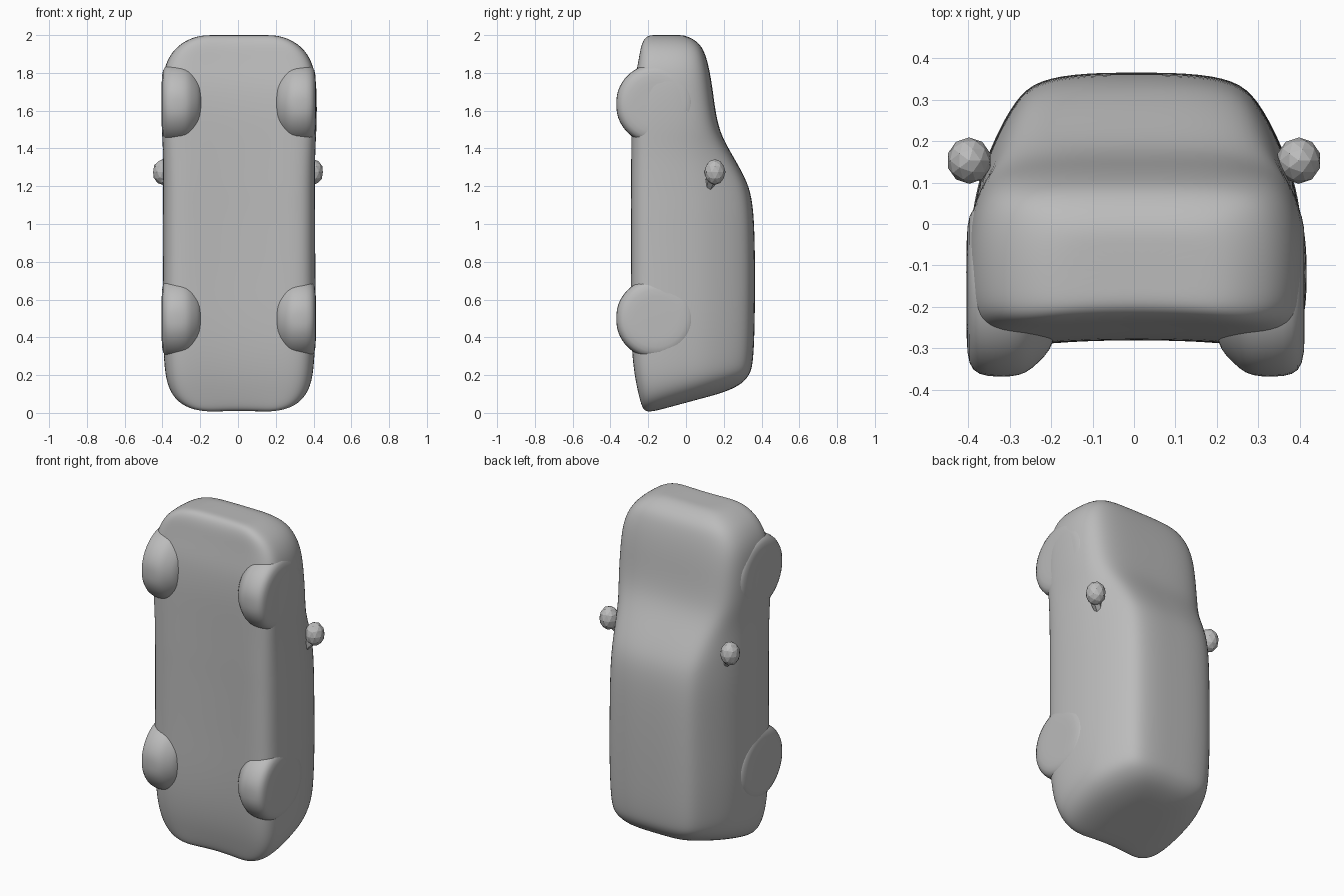
import bpy, bmesh, math
from mathutils import Matrix, Vector

if "Cube" in bpy.data.objects:
    bpy.data.objects.remove(bpy.data.objects["Cube"])

grey = bpy.data.materials.new("plain grey")
grey.diffuse_color = (0.5, 0.5, 0.5, 1)
grey.use_nodes = True
grey.node_tree.nodes["Principled BSDF"].inputs["Base Color"].default_value = grey.diffuse_color


def finish(bm, name, levels=0, smooth=True):
    bmesh.ops.recalc_face_normals(bm, faces=bm.faces)
    mesh = bpy.data.meshes.new(name)
    bm.to_mesh(mesh)
    bm.free()
    mesh.materials.append(grey)
    for p in mesh.polygons:
        p.use_smooth = smooth
    ob = bpy.data.objects.new(name, mesh)
    bpy.context.collection.objects.link(ob)
    if levels:
        mod = ob.modifiers.new("soften", 'SUBSURF')
        mod.levels = mod.render_levels = levels
    return ob


def loft(bm, rings):
    loops = [[bm.verts.new(p) for p in ring] for ring in rings]
    for a, b in zip(loops, loops[1:]):
        for i in range(len(a)):
            j = (i + 1) % len(a)
            bm.faces.new((a[i], a[j], b[j], b[i]))
    bm.faces.new(loops[0])
    bm.faces.new(loops[-1])


# Half sections from floor centre to roof centre: (share of width, share of height)
CABIN = [(0, .01), (.4, 0), (.75, -.02), (.91, .02), (.985, .11), (1, .28), (.98, .45),
         (.94, .6), (.84, .76), (.72, .9), (.59, .975), (.3, 1), (0, 1)]
HOOD = [(0, .01), (.4, 0), (.75, -.02), (.91, .02), (.985, .11), (1, .28), (1, .48),
        (.98, .66), (.93, .82), (.82, .94), (.6, .99), (.3, 1), (0, 1)]

# Stations along the car, tail to nose:
# z, tilt, floor y, roof y, half width, hood share
STATIONS = [
    (0.0, .27, -.18, .20, .17, 0), (.015, .27, -.215, .285, .27, 0),
    (.05, .26, -.23, .325, .335, 0), (.11, .20, -.245, .342, .375, 0),
    (.20, .10, -.265, .352, .395, 0), (.33, .03, -.28, .36, .403, 0),
    (.50, 0, -.285, .364, .408, 0), (.70, 0, -.283, .366, .406, 0),
    (.90, 0, -.283, .364, .405, 0), (1.06, 0, -.283, .358, .405, 0),
    (1.17, 0, -.284, .342, .404, 0), (1.25, 0, -.284, .31, .404, .1),
    (1.34, 0, -.284, .26, .404, .3), (1.42, 0, -.284, .213, .406, .6),
    (1.50, 0, -.284, .176, .41, .9), (1.60, 0, -.283, .155, .412, 1),
    (1.72, 0, -.275, .14, .41, 1), (1.81, 0, -.258, .125, .40, 1),
    (1.88, 0, -.245, .108, .375, 1), (1.94, 0, -.235, .085, .33, 1),
    (1.98, 0, -.22, .04, .265, 1), (2.0, 0, -.195, -.01, .20, 1),
]


def section(z, tilt, lo, hi, w, hood, shrink=1.0):
    half = []
    for (ax, ay), (bx, by) in zip(CABIN, HOOD):
        x = (ax + (bx - ax) * hood) * w * shrink
        f = ay + (by - ay) * hood
        y = lo + (hi - lo) * (.5 + (f - .5) * shrink)
        half.append((x, y, z + tilt * (y + .2)))
    other = [(-x, y, h) for x, y, h in half[-2:0:-1]]
    return [(x + .006, y, h) for x, y, h in half + other]


# Body shell, with a flat inner ring closing each end
bm = bmesh.new()
rings = [section(*s) for s in STATIONS]
rings.insert(0, section(*STATIONS[0], shrink=.5))
rings.append(section(*STATIONS[-1], shrink=.5))
loft(bm, rings)
finish(bm, "car_body", 2)

# Wheels: soft discs turned about the x axis; (distance from centre line, radius)
TYRE = [(.19, .10), (.205, .148), (.235, .178), (.265, .205), (.30, .216),
        (.36, .216), (.395, .20), (.408, .16), (.408, .08)]
for end, zc in (("rear", .50), ("front", 1.635)):
    for side, s in (("left", -1), ("right", 1)):
        bm = bmesh.new()
        rings = []
        for x, r in TYRE:
            ring = []
            for i in range(28):
                a = math.tau * i / 28
                y = -.158 + r * math.sin(a)
                ring.append((s * x + .004, max(y, -.369), zc + r * 1.0 * math.cos(a)))
            rings.append(ring)
        loft(bm, rings)
        finish(bm, f"{end}_wheel_{side}", 1)

# Door mirrors: faceted pods on short stalks
for side, s in (("left", -1), ("right", 1)):
    bm = bmesh.new()
    pod = Matrix.Translation((s * .398, .153, 1.275)) @ Matrix.Diagonal((.054, .056, .068, 1))
    bmesh.ops.create_icosphere(bm, subdivisions=2, radius=1, matrix=pod)
    finish(bm, f"door_mirror_{side}", smooth=False)
    bm = bmesh.new()
    a, b = Vector((s * .35, .12, 1.19)), Vector((s * .39, .14, 1.25))
    turn = (b - a).to_track_quat('Z', 'Y').to_matrix().to_4x4()
    bmesh.ops.create_cone(bm, cap_ends=True, segments=6, radius1=.02, radius2=.035,
                          depth=(b - a).length,
                          matrix=Matrix.Translation((a + b) / 2) @ turn)
    finish(bm, f"mirror_stalk_{side}", smooth=False)
